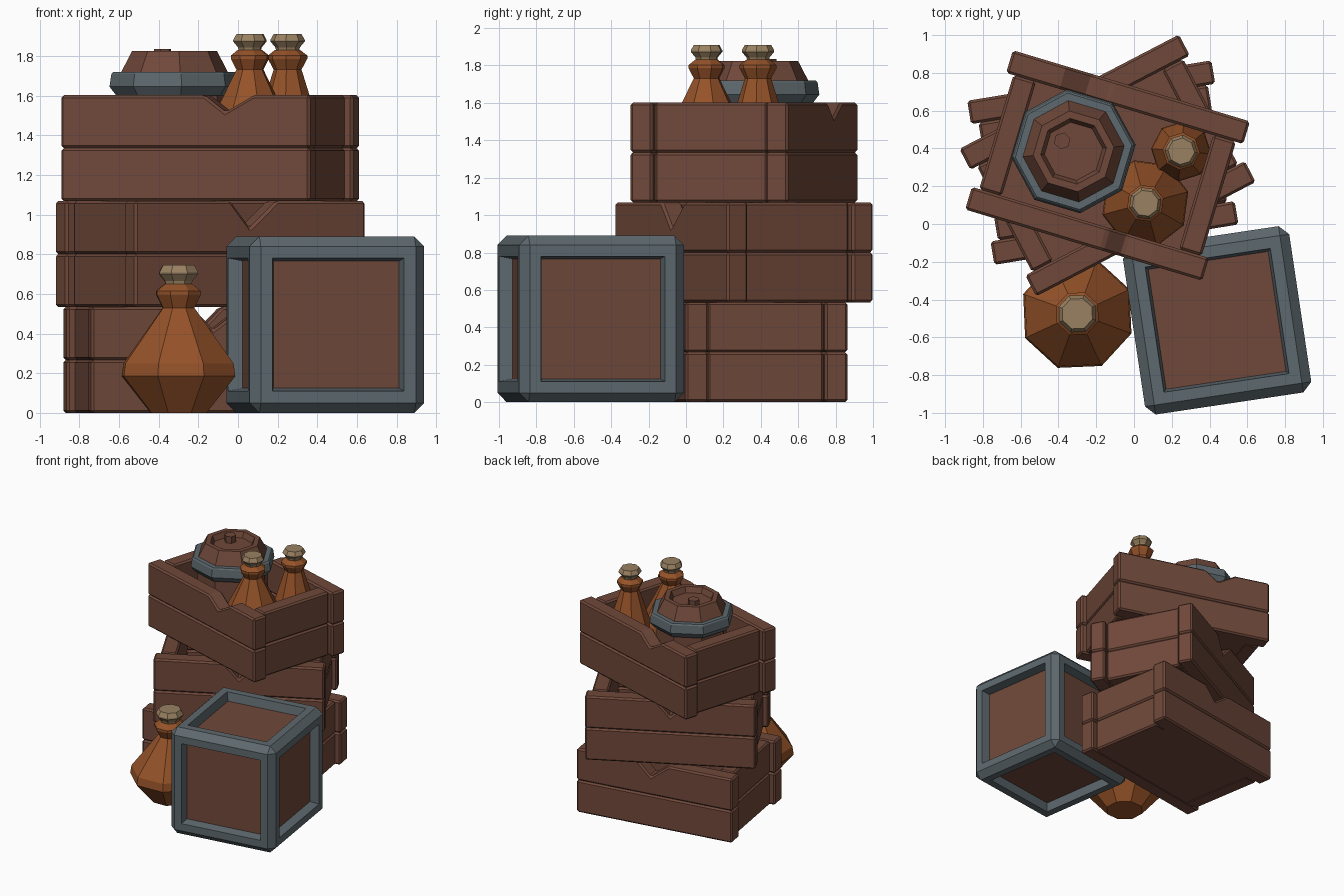
import bpy, bmesh, math
from mathutils import Matrix, Vector

if "Cube" in bpy.data.objects:
    bpy.data.objects.remove(bpy.data.objects["Cube"])


def material(name, rgb):
    m = bpy.data.materials.new(name)
    m.diffuse_color = (*rgb, 1)
    m.use_nodes = True
    m.node_tree.nodes["Principled BSDF"].inputs["Base Color"].default_value = m.diffuse_color
    return m


WOOD = material("wood", (0.16, 0.065, 0.042))
STEEL = material("steel", (0.11, 0.14, 0.155))
GLASS = material("amber_glass", (0.30, 0.085, 0.022))
CORK = material("cork", (0.32, 0.22, 0.12))


def finish(name, bm, mats, matrix=Matrix(), bevel=0):
    bmesh.ops.recalc_face_normals(bm, faces=bm.faces)
    me = bpy.data.meshes.new(name)
    bm.to_mesh(me)
    bm.free()
    ob = bpy.data.objects.new(name, me)
    bpy.context.collection.objects.link(ob)
    for m in mats:
        me.materials.append(m)
    ob.matrix_world = matrix
    if bevel:
        mod = ob.modifiers.new("chamfer", 'BEVEL')
        mod.width = bevel
        mod.segments = 1
        mod.limit_method = 'ANGLE'
    return ob


def plank(name, outline, thick, matrix, bevel=0.013):
    """Outline in local xz, extruded along local y, centred."""
    bm = bmesh.new()
    face = bm.faces.new([bm.verts.new((x, -thick / 2, z)) for x, z in outline])
    ext = bmesh.ops.extrude_face_region(bm, geom=[face])
    verts = [v for v in ext["geom"] if isinstance(v, bmesh.types.BMVert)]
    bmesh.ops.translate(bm, verts=verts, vec=(0, thick, 0))
    return finish(name, bm, [WOOD], matrix, bevel)


def lathe(name, profile, mat, centre, sides=8, phase=0):
    """Faceted turned shape from (radius, z) points, capped at both ends."""
    bm = bmesh.new()
    rings = []
    for r, z in profile:
        rings.append([bm.verts.new((r * math.cos(phase + 2 * math.pi * i / sides),
                                    r * math.sin(phase + 2 * math.pi * i / sides), z))
                      for i in range(sides)])
    for a, b in zip(rings, rings[1:]):
        for i in range(sides):
            j = (i + 1) % sides
            bm.faces.new((a[i], a[j], b[j], b[i]))
    bm.faces.new(rings[0])
    bm.faces.new(rings[-1])
    return finish(name, bm, [mat], Matrix.Translation((*centre, 0)))


def rect(w, z0, z1):
    return [(-w / 2, z0), (w / 2, z0), (w / 2, z1), (-w / 2, z1)]


# Open crates
L, W, H, T = 1.31, 0.88, 0.534, 0.125


def open_crate(name, x, y, z, degrees, chip, chip_z):
    base = Matrix.Translation((x, y, z)) @ Matrix.Rotation(math.radians(degrees), 4, 'Z')
    half = H / 2
    chipped = [(-L / 2, half), (L / 2, half), (L / 2, H), (chip + 0.16, H),
               (chip + 0.01, chip_z), (chip - 0.10, H), (-L / 2, H)]
    for k, side in enumerate(("front", "back")):
        turn = base @ Matrix.Rotation(math.pi * k, 4, 'Z')
        long_at = turn @ Matrix.Translation((0, -(W - T) / 2, 0))
        plank(f"{name}_{side}_lower_board", rect(L, 0, half), T, long_at)
        plank(f"{name}_{side}_upper_board", chipped, T, long_at)
        # end boards sit between the long boards, slightly inset
        end_at = turn @ Matrix.Translation((L / 2 - 0.04 - T / 2, 0, 0)) \
            @ Matrix.Rotation(math.pi / 2, 4, 'Z')
        for part, z0, z1 in (("lower", 0, half), ("upper", half, H)):
            plank(f"{name}_{side}_end_{part}_board", rect(W - 2 * T, z0, z1), T, end_at)
    plank(f"{name}_floor", rect(L - 0.15, 0.005, 0.05), W - 0.1, base, 0)


open_crate("bottom_crate", -0.165, 0.325, 0, 9.4, -0.04, 0.42)
open_crate("middle_crate", -0.14, 0.31, H, 27.5, -0.01, 0.40)
open_crate("top_crate", -0.14, 0.31, 2 * H, -16.7, 0.20, 0.45)

# Closed crate: chamfered steel frame with recessed wooden panels
bm = bmesh.new()
bmesh.ops.create_cube(bm, size=0.89)
bmesh.ops.bevel(bm, geom=bm.edges[:], offset=0.05, segments=1, affect='EDGES')
panels = [f for f in bm.faces if f.calc_area() > 0.3]
bmesh.ops.inset_individual(bm, faces=panels, thickness=0.085)
bmesh.ops.inset_individual(bm, faces=panels, thickness=0.02, depth=-0.07)
for f in panels:
    f.material_index = 1
finish("framed_crate", bm, [STEEL, WOOD],
       Matrix.Translation((0.44, -0.51, 0.445)) @ Matrix.Rotation(math.radians(8.5), 4, 'Z'))

# Bottles: body below, shared neck and stopper hung from the top height
NECK = [(0.085, -0.215), (0.12, -0.15), (0.12, -0.13), (0.075, -0.095)]
STOPPER = [(0.07, -0.10), (0.075, -0.08), (0.105, -0.045), (0.105, -0.035), (0.085, 0)]


def bottle(name, centre, top, scale, body, phase):
    def place(points):
        return [(r * scale, top + z * scale) for r, z in points]
    lathe(name + "_body", body + place(NECK), GLASS, centre, 8, phase)
    lathe(name + "_stopper", place(STOPPER), CORK, centre, 8, phase)


bottle("large_bottle", (-0.30, -0.475), 0.745, 1.0,
       [(0.15, 0), (0.305, 0.185), (0.295, 0.25)], math.radians(25))
bottle("front_bottle", (0.06, 0.11), 1.91, 0.83,
       [(0.14, 1.12), (0.235, 1.36), (0.228, 1.42)], math.radians(15))
bottle("back_bottle", (0.25, 0.385), 1.91, 0.83,
       [(0.10, 1.12), (0.16, 1.40), (0.155, 1.46)], math.radians(40))

# Barrel standing in the top crate
barrel, ph = (-0.32, 0.385), math.radians(6)
lathe("barrel_body", [(0.22, 1.12), (0.28, 1.40), (0.275, 1.71), (0.215, 1.825),
                      (0.175, 1.825), (0.155, 1.78)], WOOD, barrel, 8, ph)
lathe("barrel_hoop", [(0.27, 1.60), (0.295, 1.60), (0.33, 1.645), (0.32, 1.71),
                      (0.31, 1.72), (0.265, 1.72)], STEEL, barrel, 8, ph)
lathe("barrel_bung", [(0.045, 1.77), (0.045, 1.835)], WOOD, (-0.38, 0.44), 6, 0.3)
